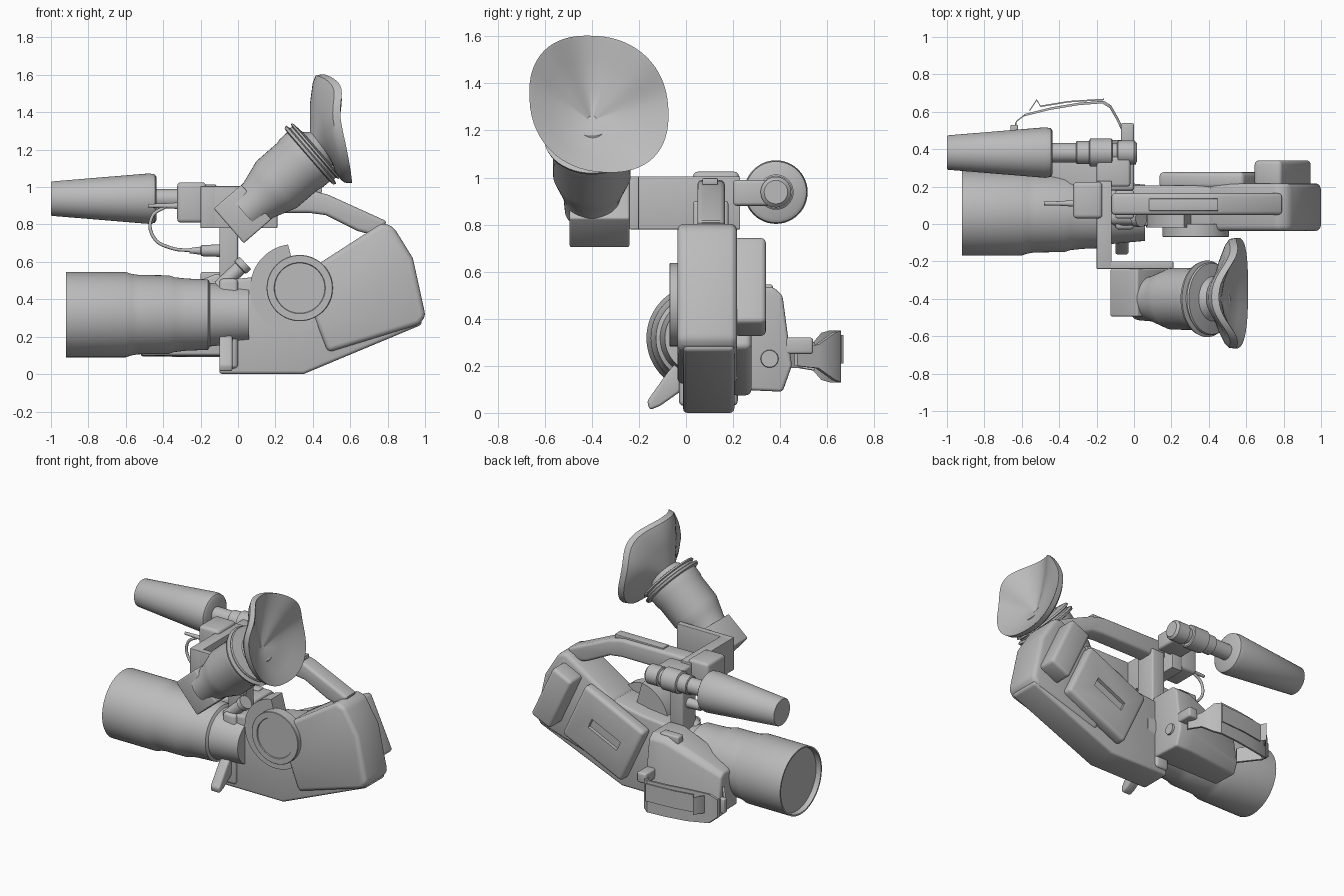
import bpy, bmesh, math
from mathutils import Vector

if "Cube" in bpy.data.objects:
    bpy.data.objects.remove(bpy.data.objects["Cube"])

grey = bpy.data.materials.new("plain grey")
grey.use_nodes = True
grey.diffuse_color = (0.5, 0.5, 0.5, 1)
grey.node_tree.nodes["Principled BSDF"].inputs["Base Color"].default_value = (0.5, 0.5, 0.5, 1)


def finish(name, bm, bevel=0.0, segments=3):
    bmesh.ops.recalc_face_normals(bm, faces=bm.faces)
    if bevel:
        edges = [e for e in bm.edges if e.calc_face_angle(0) > math.radians(25)]
        bmesh.ops.bevel(bm, geom=edges, offset=bevel, segments=segments,
                        profile=0.5, affect='EDGES', clamp_overlap=True)
    mesh = bpy.data.meshes.new(name)
    bm.to_mesh(mesh)
    bm.free()
    mesh.materials.append(grey)
    obj = bpy.data.objects.new(name, mesh)
    bpy.context.collection.objects.link(obj)
    bpy.ops.object.select_all(action='DESELECT')
    obj.select_set(True)
    bpy.context.view_layer.objects.active = obj
    bpy.ops.object.shade_smooth_by_angle(angle=math.radians(35))
    return obj


def loft(name, rings, bevel=0.0):
    """Skin a row of equal rings and cap both ends."""
    bm = bmesh.new()
    rows = [[bm.verts.new(p) for p in ring] for ring in rings]
    n = len(rows[0])
    for a, b in zip(rows, rows[1:]):
        for i in range(n):
            j = (i + 1) % n
            bm.faces.new((a[i], a[j], b[j], b[i]))
    bm.faces.new(rows[0])
    bm.faces.new(rows[-1])
    return finish(name, bm, bevel)


def prism(name, pts, axis, lo, hi, bevel=0.0):
    """Extrude an outline: (x, z) along y, or (y, z) along x."""
    place = (lambda p, d: (p[0], d, p[1])) if axis == 'y' else (lambda p, d: (d, p[0], p[1]))
    return loft(name, [[place(p, d) for p in pts] for d in (lo, hi)], bevel)


def box(name, lo, hi, bevel=0.008):
    pts = [(lo[0], lo[2]), (hi[0], lo[2]), (hi[0], hi[2]), (lo[0], hi[2])]
    return prism(name, pts, 'y', lo[1], hi[1], bevel)


def tilted(cx, cz, w, h, angle):
    """Corners of a rectangle turned in the xz plane."""
    c, s = math.cos(angle), math.sin(angle)
    return [(cx + u * w / 2 * c - v * h / 2 * s, cz + u * w / 2 * s + v * h / 2 * c)
            for u, v in ((-1, -1), (1, -1), (1, 1), (-1, 1))]


def lathe(name, profile, origin, direction, n=48):
    """Turn (distance, radius) pairs about an axis."""
    d, o = Vector(direction).normalized(), Vector(origin)
    u = d.orthogonal().normalized()
    v = d.cross(u)
    turn = [2 * math.pi * i / n for i in range(n)]
    return loft(name, [[o + d * a + (u * math.cos(t) + v * math.sin(t)) * r for t in turn]
                       for a, r in profile])


def cable(name, pts, radius):
    curve = bpy.data.curves.new(name, 'CURVE')
    curve.dimensions = '3D'
    curve.bevel_depth = radius
    curve.use_fill_caps = True
    spline = curve.splines.new('BEZIER')
    spline.bezier_points.add(len(pts) - 1)
    for bp, p in zip(spline.bezier_points, pts):
        bp.co = p
        bp.handle_left_type = bp.handle_right_type = 'AUTO'
    curve.materials.append(grey)
    bpy.context.collection.objects.link(bpy.data.objects.new(name, curve))


X, Y = Vector((1, 0, 0)), Vector((0, 1, 0))
TILT = math.radians(25)

# Lens barrel with recessed front glass, and its mount
lathe("lens_barrel", [(-.885, .215), (-.92, .218), (-.92, .228), (-.6, .228), (-.57, .218),
                      (-.53, .212), (-.37, .21), (-.34, .2), (-.28, .193), (-.16, .188),
                      (-.15, .17), (-.1, .165), (.06, .15)], (0, .06, .318), X, 64)
box("mount_plate", (-.1, -.03, .03), (0, .22, .51), .02)
lathe("mount_knob", [(0, .038), (.15, .038), (.155, .046), (.19, .046)],
      (-.1, .03, .465), (.73, 0, .68), 24)

# Main body, rear housing and side parts
prism("body", [(-.1, 0), (.35, 0), (.985, .265), (.92, .6), (.79, .79), (.45, .58),
               (.2, .53), (-.1, .5)], 'y', -.012, .205, .018)
prism("rear_housing", [(.48, .115), (.97, .265), (1.003, .31), (.935, .62), (.83, .79),
                       (.77, .808), (.4, .57), (.41, .3)], 'y', -.037, .217, .036)
prism("battery", tilted(.795, .535, .16, .4, TILT), 'y', .2, .34, .022)
panel = prism("side_panel", tilted(.443, .362, .5, .42, TILT), 'y', .19, .278, .025)
cutter = prism("slot_cutter", tilted(.43, .36, .24, .07, TILT), 'y', .255, .3)
cut = panel.modifiers.new("slot", 'BOOLEAN')
cut.operation, cut.object = 'DIFFERENCE', cutter
bpy.context.view_layer.objects.active = panel
bpy.ops.object.modifier_apply(modifier="slot")
bpy.data.objects.remove(cutter)

# Round dial over a wider partial disc
lathe("dial", [(0, .177), (.067, .177), (.07, .174), (.07, .137), (.064, .134)],
      (.33, 0, .46), -Y, 64)
arc = [math.radians(98 + 237 * i / 40) for i in range(41)]
prism("dial_surround", [(.33, .46)] + [(.3 + .235 * math.cos(t), .46 + .235 * math.sin(t))
                                       for t in arc], 'y', -.02, .1)

# Tilted foot on the front corner
prism("foot_lever", [(-.02, .24), (-.08, .17), (-.165, .05), (-.155, .012), (-.11, .03),
                     (-.01, .1)], 'x', -.1, -.03, .012)

# Carry handle with its grip insert and front post
prism("carry_handle", [(-.12, .99), (.38, .985), (.48, .96), (.8, .815), (.73, .74),
                       (.64, .765), (.47, .85), (.38, .862), (-.12, .862)], 'y', .048, .165, .02)
box("handle_insert", (.08, .07, .97), (.45, .135, .997), .004)
box("front_post", (-.1, .03, .45), (0, .18, .9), .012)

# Bracket carrying the viewfinder and the microphone
box("bracket_cross", (-.2, -.24, .78), (-.12, .23, 1.005), .004)
box("bracket_arm", (-.2, -.24, .78), (.21, -.2, 1.005), .004)
box("socket_block", (-.325, .03, .81), (-.17, .225, 1.025), .02)
box("microphone_arm", (-.2, .2, .88), (-.02, .36, .99), .015)

# Microphone on its rod
mic = (0, .382, .938)
lathe("microphone", [(-1, .088), (-.995, .092), (-.475, .135), (-.445, .13), (-.435, .115)], mic, X)
lathe("microphone_rod", [(-.45, .052), (-.09, .052), (-.085, .065), (0, .065), (.015, .05)], mic, X, 32)
lathe("rod_clamp", [(-.31, .055), (-.305, .062), (-.24, .062), (-.235, .075), (-.12, .075),
                    (-.115, .068)], mic, X, 32)

# Cable looping from the socket to the post
lathe("cable_plug", [(-.48, .01), (-.4, .012), (-.31, .018)], (0, .11, .9), X, 16)
cable("cable", [(-.38, .11, .9), (-.46, .11, .84), (-.45, .11, .73), (-.36, .11, .675),
                (-.24, .11, .66)], .009)
lathe("cable_socket", [(-.26, .014), (-.2, .022), (-.195, .03), (-.09, .034)],
      (0, .11, .66), X, 20)

# Viewfinder: elbow block, tube, flanges
axis = Vector((.756, 0, .655))
up = Vector((-.655, 0, .756))
eye = Vector((.41, -.4, 1.19))
mid = eye - axis * .51
prism("viewfinder_elbow", tilted(mid.x, mid.z, .195, .245, math.atan2(axis.z, axis.x)),
      'y', -.495, -.24, .01)
lathe("viewfinder_tube", [(-.5, .115), (-.4, .122), (-.33, .145), (-.27, .165), (-.12, .166),
                          (-.1, .172), (-.045, .174), (-.04, .2), (-.025, .205), (-.018, .18),
                          (-.006, .18), (.0, .195), (.01, .19), (.02, .12), (.07, .08)],
      eye, axis)

# Flared, wavy eyecup with its upper corners turned forward
turn = [2 * math.pi * i / 64 for i in range(64)]


def soft(v):
    return math.copysign(abs(v) ** .88, v)


def wave(t):
    corner = .06 * math.sin(2 * t) ** 2 if math.sin(t) > 0 else 0
    return .532 - .078 * math.sin(t) + .022 * math.cos(t) ** 2 + corner


rim = [Vector((wave(t), -.37 + .295 * soft(math.cos(t)) - .02 * math.sin(t),
               1.312 + .29 * soft(math.sin(t)) - .02 * math.cos(t))) for t in turn]


def neck(a, r):
    return [eye + axis * a + (Y * math.cos(t) + up * math.sin(t)) * r for t in turn]


def blend(a, b, f, dx=0.0):
    return [p.lerp(q, f) + X * dx for p, q in zip(a, b)]


base, bowl = neck(.04, .085), neck(.085, .02)
loft("eyecup", [neck(.0, .085), base, blend(base, rim, .5, -.035), blend(base, rim, .85, -.045),
                blend(base, rim, .98, -.038), blend(base, rim, 1, -.012), rim,
                blend(bowl, rim, .96), blend(bowl, rim, .7, -.012),
                blend(bowl, rim, .35, -.012), bowl])

# Hand grip beside the lens, tapering forward
outline = [(.18, .1), (.41, .09), (.45, .2), (.41, .5), (.37, .535), (.18, .535)]
loft("hand_grip", [[(x, .18 + (y - .18) * sy, .1 + (z - .1) * sz) for y, z in outline]
                   for x, sy, sz in ((-.52, .78, .62), (-.12, 1, 1), (.0, 1, 1))], .014)
box("thumb_rocker", (-.2, .31, .49), (-.06, .37, .545), .01)
lathe("grip_button", [(0, .038), (.012, .036)], (0, .355, .23), X, 24)

# Hand strap and its buckles
path = [(-.54, .35, .05), (-.64, .48, .05), (-.635, .54, .06), (-.59, .575, .1), (-.45, .61, .11),
        (-.3, .635, .11), (-.17, .645, .11), (-.13, .62, .1), (-.09, .55, .05), (-.05, .46, .04)]
loft("hand_strap", [[(x + dx, y + dy, .24 + s * h) for dx, dy, s in
                     ((0, 0, -1), (0, 0, 1), (.008, .014, 1), (.008, .014, -1))] for x, y, h in path])
loft("strap_flap", [[(x, y + dy, .27 + s * .06) for dy, s in ((0, -1), (0, 1), (.008, 1), (.008, -1))]
                    for x, y in ((-.56, .6), (-.52, .66), (-.5, .625), (-.35, .65), (-.16, .662))])
box("rear_buckle", (-.07, .42, .25), (.0, .54, .32), .012)
box("front_buckle", (-.66, .49, .2), (-.62, .53, .3), .008)
